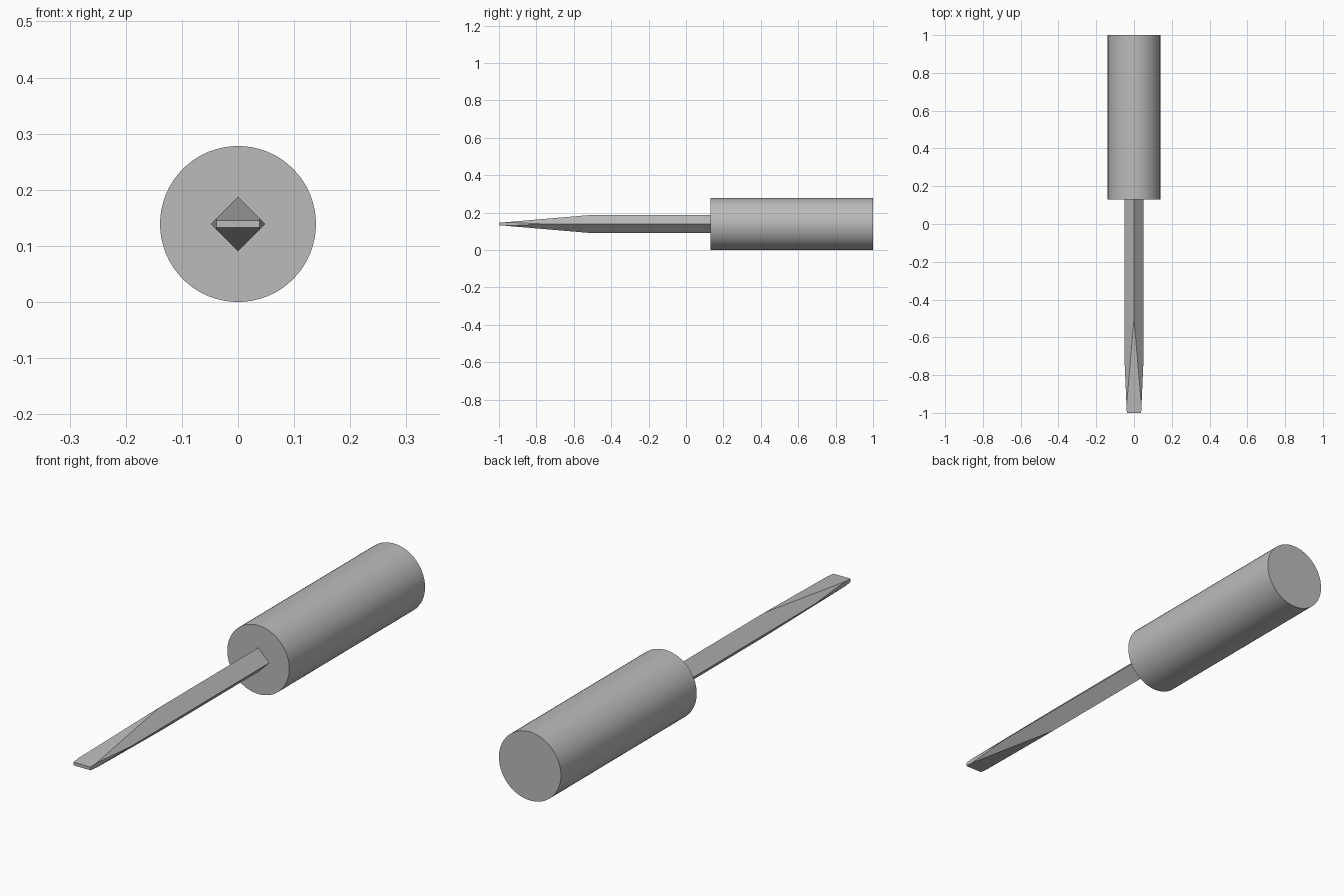
import bpy, bmesh, math
from mathutils import Vector, Matrix

if "Cube" in bpy.data.objects:
    bpy.data.objects.remove(bpy.data.objects["Cube"])

CZ = 0.139  # height of the tool's axis

grey = bpy.data.materials.new("grey")
grey.diffuse_color = (0.5, 0.5, 0.5, 1)
grey.use_nodes = True
grey.node_tree.nodes["Principled BSDF"].inputs["Base Color"].default_value = grey.diffuse_color


def rod(name, radius, y0, y1, sides):
    """Prism along y, with its corners starting at +x."""
    bm = bmesh.new()
    bmesh.ops.create_cone(bm, cap_ends=True, segments=sides, radius1=radius,
                          radius2=radius, depth=y1 - y0)
    bm.transform(Matrix.Translation((0, (y0 + y1) / 2, 0)) @ Matrix.Rotation(math.pi / 2, 4, 'X'))
    mesh = bpy.data.meshes.new(name)
    ob = bpy.data.objects.new(name, mesh)
    bpy.context.collection.objects.link(ob)
    ob.location.z = CZ
    mesh.materials.append(grey)
    return ob, bm


def slice_off(bm, point, normal):
    """Cut away everything on the normal's side and cap the cut."""
    geom = bm.verts[:] + bm.edges[:] + bm.faces[:]
    cut = bmesh.ops.bisect_plane(bm, geom=geom, dist=1e-6, plane_co=point,
                                 plane_no=normal, clear_outer=True)
    edges = [e for e in cut["geom_cut"] if isinstance(e, bmesh.types.BMEdge)]
    bmesh.ops.contextual_create(bm, geom=edges)


# Round handle
handle, bm = rod("handle", CZ, 0.13, 1.0, 64)
bm.to_mesh(handle.data)
bm.free()
bpy.context.view_layer.objects.active = handle
handle.select_set(True)
bpy.ops.object.shade_smooth_by_angle(angle=math.radians(30))

# Square shaft on edge, ground down to a flat blade tip
shaft, bm = rod("shaft", 0.049, -1.0, 0.14, 4)
for s in (1, -1):
    slice_off(bm, Vector((0, -0.5, 0.049 * s)), Vector((0, -0.0425, 0.5 * s)))
for s in (1, -1):
    slice_off(bm, Vector((0.049 * s, -0.75, 0)), Vector((0.25 * s, -0.011, 0)))
bmesh.ops.recalc_face_normals(bm, faces=bm.faces[:])
bm.to_mesh(shaft.data)
bm.free()
